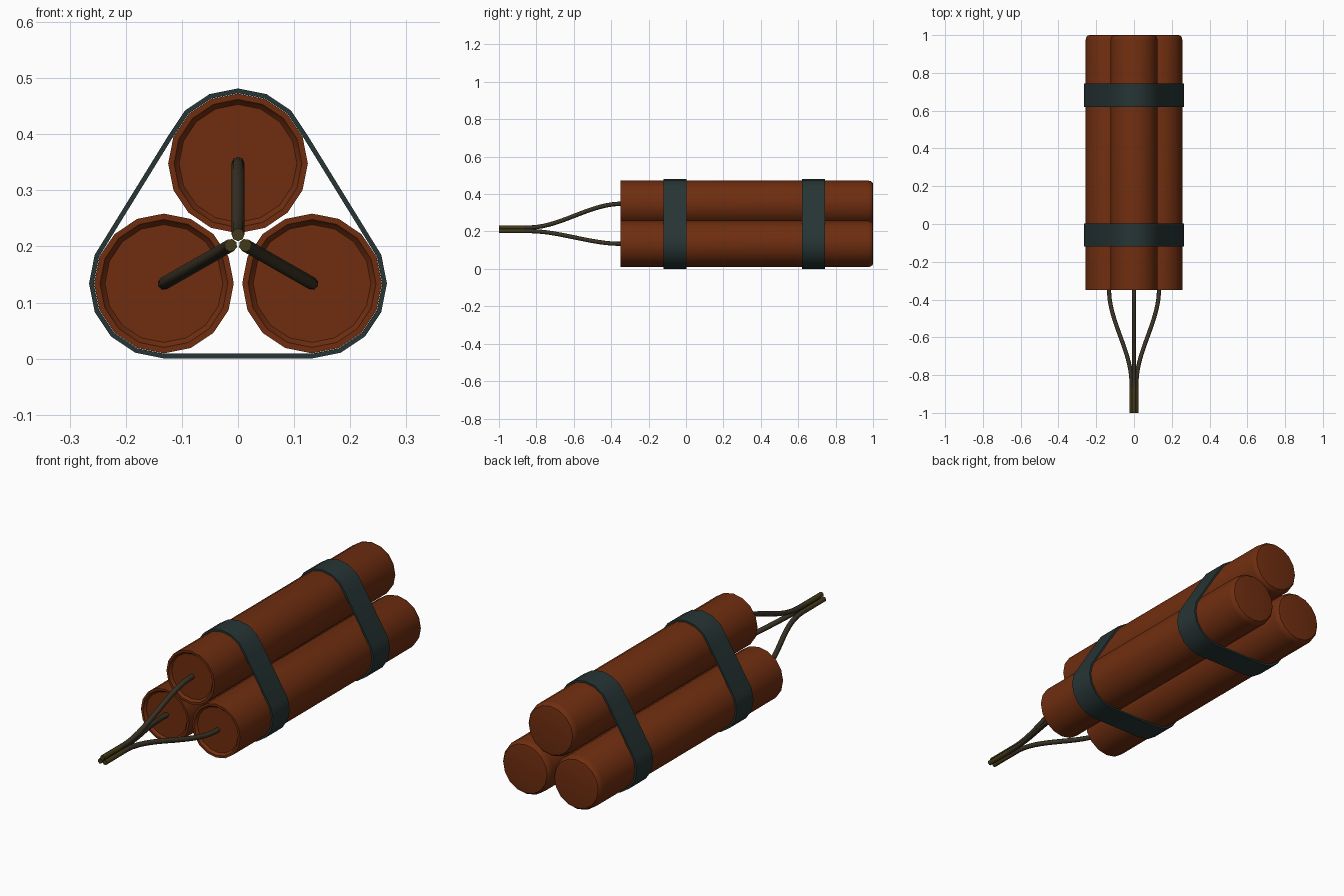
import bpy, bmesh, math
from mathutils import Vector

if "Cube" in bpy.data.objects:
    bpy.data.objects.remove(bpy.data.objects["Cube"])


def material(name, rgb):
    m = bpy.data.materials.new(name)
    m.diffuse_color = (*rgb, 1)
    m.use_nodes = True
    m.node_tree.nodes["Principled BSDF"].inputs["Base Color"].default_value = m.diffuse_color
    return m


RED = material("red_brown", (0.16, 0.027, 0.005))
STRAP = material("dark_slate", (0.02, 0.035, 0.035))
CORD = material("dark_brown", (0.042, 0.033, 0.018))
TIP = material("olive", (0.055, 0.041, 0.009))

SIDES = 16
# axis of each stick (x, z) and the end of its cord (x, z)
STICKS = {
    "top": ((0.0, 0.348), (0.0, 0.221)),
    "left": ((-0.132, 0.134), (-0.013, 0.202)),
    "right": ((0.132, 0.134), (0.013, 0.202)),
}


def finish(name, bm, mats, angle):
    bmesh.ops.recalc_face_normals(bm, faces=bm.faces)
    me = bpy.data.meshes.new(name)
    bm.to_mesh(me)
    bm.free()
    for m in mats:
        me.materials.append(m)
    ob = bpy.data.objects.new(name, me)
    bpy.context.collection.objects.link(ob)
    bpy.ops.object.select_all(action='DESELECT')
    ob.select_set(True)
    bpy.context.view_layer.objects.active = ob
    bpy.ops.object.shade_smooth_by_angle(angle=math.radians(angle))
    return ob


def skin(bm, rings, closed=False):
    """Bridge rings of points with quads; cap the ends unless closed."""
    loops = [[bm.verts.new(p) for p in r] for r in rings]
    n = len(loops[0])
    pairs = list(zip(loops, loops[1:]))
    if closed:
        pairs.append((loops[-1], loops[0]))
    for a, b in pairs:
        for i in range(n):
            j = (i + 1) % n
            bm.faces.new((a[i], a[j], b[j], b[i]))
    if not closed:
        bm.faces.new(loops[0])
        bm.faces.new(loops[-1])


def around(centre, r, y, degrees):
    a = math.radians(degrees)
    return Vector((centre[0] + r * math.cos(a), y, centre[1] + r * math.sin(a)))


# sticks: recessed front end, rounded back end
PROFILE = [(0.105, -0.338), (0.109, -0.342), (0.114, -0.35), (0.1245, -0.35),
           (0.1245, 0.972), (0.121, 0.988), (0.113, 0.998), (0.102, 1.0)]
for side, (c, tip) in STICKS.items():
    bm = bmesh.new()
    skin(bm, [[around(c, r, y, 360 * k / SIDES) for k in range(SIDES)]
              for r, y in PROFILE])
    finish("stick_" + side, bm, [RED], 40)

# cords: S-curves from each stick end to the gathered tips
for side, (c, tip) in STICKS.items():
    def point(y):
        u = min(1, max(0, (-0.35 - y) / 0.49))
        f = 1 - u * u * (3 - 2 * u)
        return Vector((tip[0] + (c[0] - tip[0]) * f, y,
                       tip[1] + (c[1] - tip[1]) * f))
    across = Vector((c[1] - tip[1], 0, tip[0] - c[0])).normalized()
    rings = []
    for i in range(21):
        y = -0.33 - 0.67 * i / 20
        tangent = (point(y - 0.005) - point(y + 0.005)).normalized()
        up = tangent.cross(across)
        rings.append([point(y) + 0.0115 * (across * math.cos(k * math.pi / 4)
                                           + up * math.sin(k * math.pi / 4))
                      for k in range(8)])
    bm = bmesh.new()
    skin(bm, rings)
    for f in bm.faces:
        f.material_index = int(f.calc_center_median().y < -0.86)
    finish("cord_" + side, bm, [CORD, TIP], 50)


# straps: thin band wrapped round the three sticks
def wrap(r, y):
    step = 360 / SIDES
    arcs = [("top", 1, 7), ("left", 7, 12), ("right", 12, 17)]
    return [around(STICKS[s][0], r, y, k * step)
            for s, a, b in arcs for k in range(a, b + 1)]


for name, y0, y1 in (("strap_front", -0.12, 0.003), ("strap_back", 0.62, 0.743)):
    bm = bmesh.new()
    skin(bm, [wrap(0.1335, y0), wrap(0.1335, y1),
              wrap(0.125, y1), wrap(0.125, y0)], closed=True)
    finish(name, bm, [STRAP], 40)
